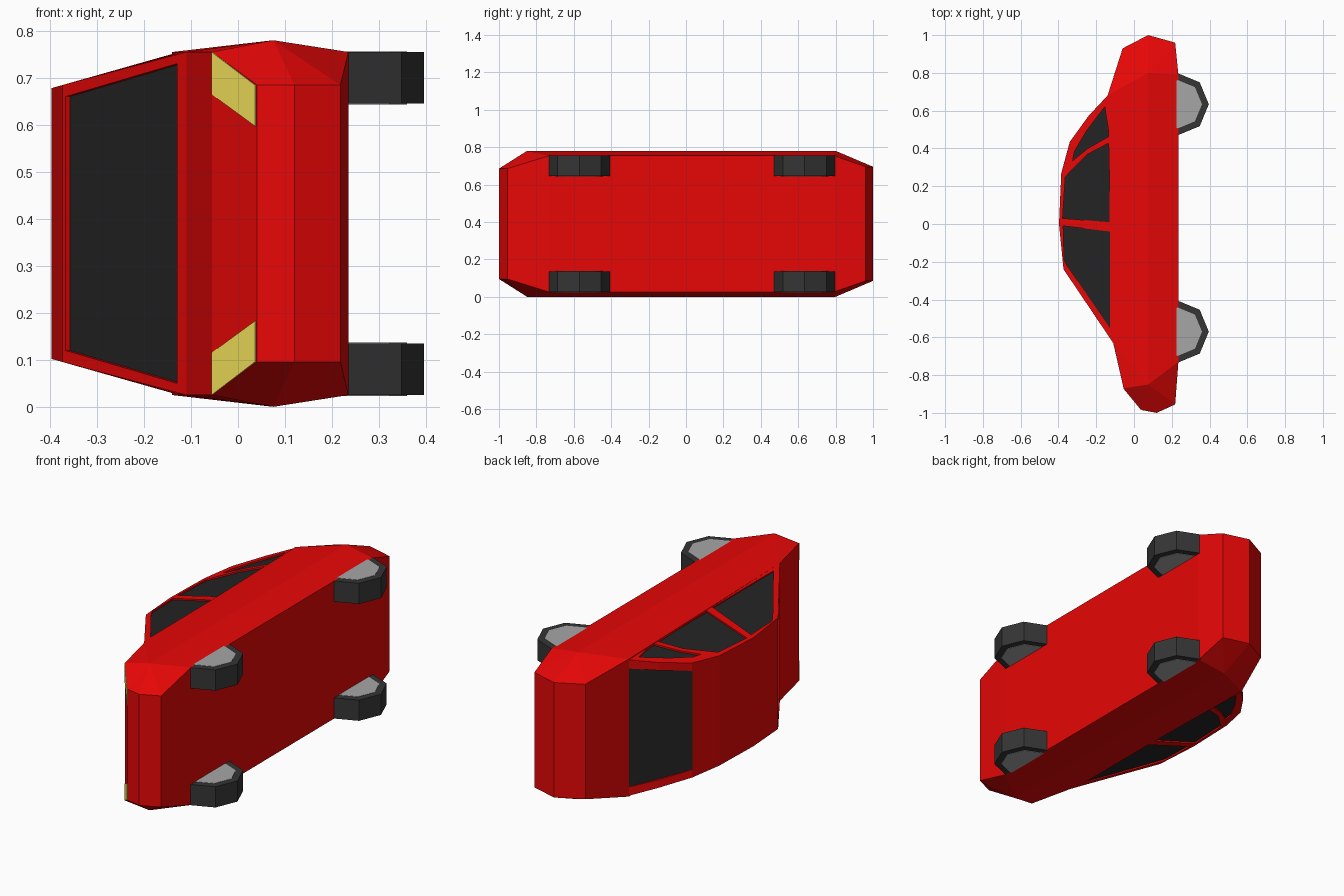
import bpy, bmesh
from mathutils import Vector

if "Cube" in bpy.data.objects:
    bpy.data.objects.remove(bpy.data.objects["Cube"])

ZC = 0.39  # the car lies on its side: width runs along z, roof points to -x


def material(name, rgb):
    m = bpy.data.materials.new(name)
    m.diffuse_color = (*rgb, 1)
    m.use_nodes = True
    m.node_tree.nodes["Principled BSDF"].inputs["Base Color"].default_value = m.diffuse_color
    return m


RED = material("red_paint", (0.8, 0.002, 0.002))
GLASS = material("dark_glass", (0.017, 0.017, 0.017))
YELLOW = material("yellow_lamp", (0.95, 0.8, 0.11))
RUBBER = material("dark_rubber", (0.035, 0.035, 0.035))
METAL = material("hub_metal", (0.38, 0.38, 0.38))


def finish(name, bm, mat):
    bmesh.ops.recalc_face_normals(bm, faces=bm.faces)
    me = bpy.data.meshes.new(name)
    bm.to_mesh(me)
    bm.free()
    me.materials.append(mat)
    ob = bpy.data.objects.new(name, me)
    bpy.context.collection.objects.link(ob)
    return ob


def shell(name, loop, side_faces, ridge, mat):
    """Closed (x, y, half width) loop spanned across z, with mirrored side faces."""
    bm = bmesh.new()
    rows = [[bm.verts.new((x, y, ZC + s * w)) for x, y, w in loop] for s in (1, -1)]
    n = len(loop) - ridge
    for i in range(n):
        j = (i + 1) % n
        bm.faces.new((rows[0][i], rows[0][j], rows[1][j], rows[1][i]))
    for row in rows:
        for f in side_faces:
            bm.faces.new([row[i] for i in f])
    return finish(name, bm, mat)


def prism(name, pts, normal, low, high, mat):
    """Outline extruded from low to high along the normal."""
    bm = bmesh.new()
    n = Vector(normal).normalized()
    a, b = ([bm.verts.new(Vector(p) + n * d) for p in pts] for d in (low, high))
    bm.faces.new(a)
    bm.faces.new(b)
    for i in range(len(a)):
        j = (i + 1) % len(a)
        bm.faces.new((a[i], a[j], b[j], b[i]))
    return finish(name, bm, mat)


# Lower body: profile loop, then two points of the widest side ridge (11, 12)
body = [(0.12, -1, .295), (0.04, -.985, .295), (-.055, -.87, .365), (-.11, -.63, .365),
        (-.14, .68, .365), (-.06, .93, .305), (.075, 1, .305), (.218, .96, .305),
        (.235, .79, .365), (.235, -.73, .365), (.218, -.955, .295),
        (.075, -.85, .39), (.075, .80, .39)]
side_faces = [(11, 2, 3), (11, 3, 4, 12), (12, 4, 5), (12, 5, 6), (12, 6, 7), (12, 7, 8),
              (11, 12, 8, 9), (11, 9, 10), (11, 10, 0), (11, 0, 1), (11, 1, 2)]
shell("body", body, side_faces, 2, RED)


# Cabin narrows towards the roof
def half_width(x):
    return 0.365 + 0.283 * min(0, x + 0.125)


outline = [(-.11, -.63), (-.373, -.24), (-.397, 0), (-.385, .27), (-.34, .435), (-.24, .573), (-.14, .68)]
cabin = shell("cabin", [(x, y, half_width(x)) for x, y in outline], [tuple(range(7))], 0, RED)


# Windows are cut into the cabin, with glass at the bottom of each recess
def window(name, pts, normal, depth):
    cutter = prism(name + "_cutter", pts, normal, -depth, .04, RED)
    cutter.hide_render = True
    cutter.hide_set(True)
    mod = cabin.modifiers.new(name, "BOOLEAN")
    mod.operation = "DIFFERENCE"
    mod.object = cutter
    mod.solver = "EXACT"
    prism(name, pts, normal, -depth - .002, -depth + .001, GLASS)


side_windows = {
    "front": [(-.375, -.01), (-.128, -.04), (-.128, -.55), (-.355, -.22), (-.37, -.19)],
    "middle": [(-.378, .03), (-.130, .01), (-.130, .43), (-.245, .37), (-.364, .25)],
    "rear": [(-.155, .62), (-.130, .465), (-.245, .40), (-.325, .335), (-.315, .385), (-.25, .495)],
}
for name, pts in side_windows.items():
    for side, s in (("right", 1), ("left", -1)):
        window(f"{name}_{side}_window",
               [(x, y, ZC + s * half_width(x)) for x, y in pts], (0, 0, s), .01)


def end_window(name, a, b, wa, wb, normal, depth):
    window(name, [(*a, ZC + wa), (*a, ZC - wa), (*b, ZC - wb), (*b, ZC + wb)], normal, depth)


end_window("windscreen", (-.13, -.600), (-.367, -.249), .34, .27, (-.39, -.263, 0), .012)
end_window("rear_window", (-.138, .682), (-.342, .433), .315, .262, (-.245, .2, 0), .002)

# Headlights on the sloping nose
for side, s in (("right", 1), ("left", -1)):
    prism(f"{side}_headlight", [(-.055, -.87, ZC + s * .365), (-.055, -.87, ZC + s * .275),
                                (.038, -.983, ZC + s * .207), (.038, -.983, ZC + s * .294)],
          (-.115, -.095, 0), -.002, .002, YELLOW)


# Octagonal wheels with grey hubs on both faces
def disc(name, y, z, radius, depth, mat):
    bpy.ops.mesh.primitive_cylinder_add(vertices=8, radius=radius, depth=depth, location=(.232, y, z))
    ob = bpy.context.object
    ob.name = name
    ob.data.materials.append(mat)


for end, y in (("rear", .634), ("front", -.57)):
    for side, z in (("right", .70), ("left", .08)):
        disc(f"{end}_{side}_tyre", y, z, .164, .11, RUBBER)
        disc(f"{end}_{side}_hub", y, z, .128, .113, METAL)
